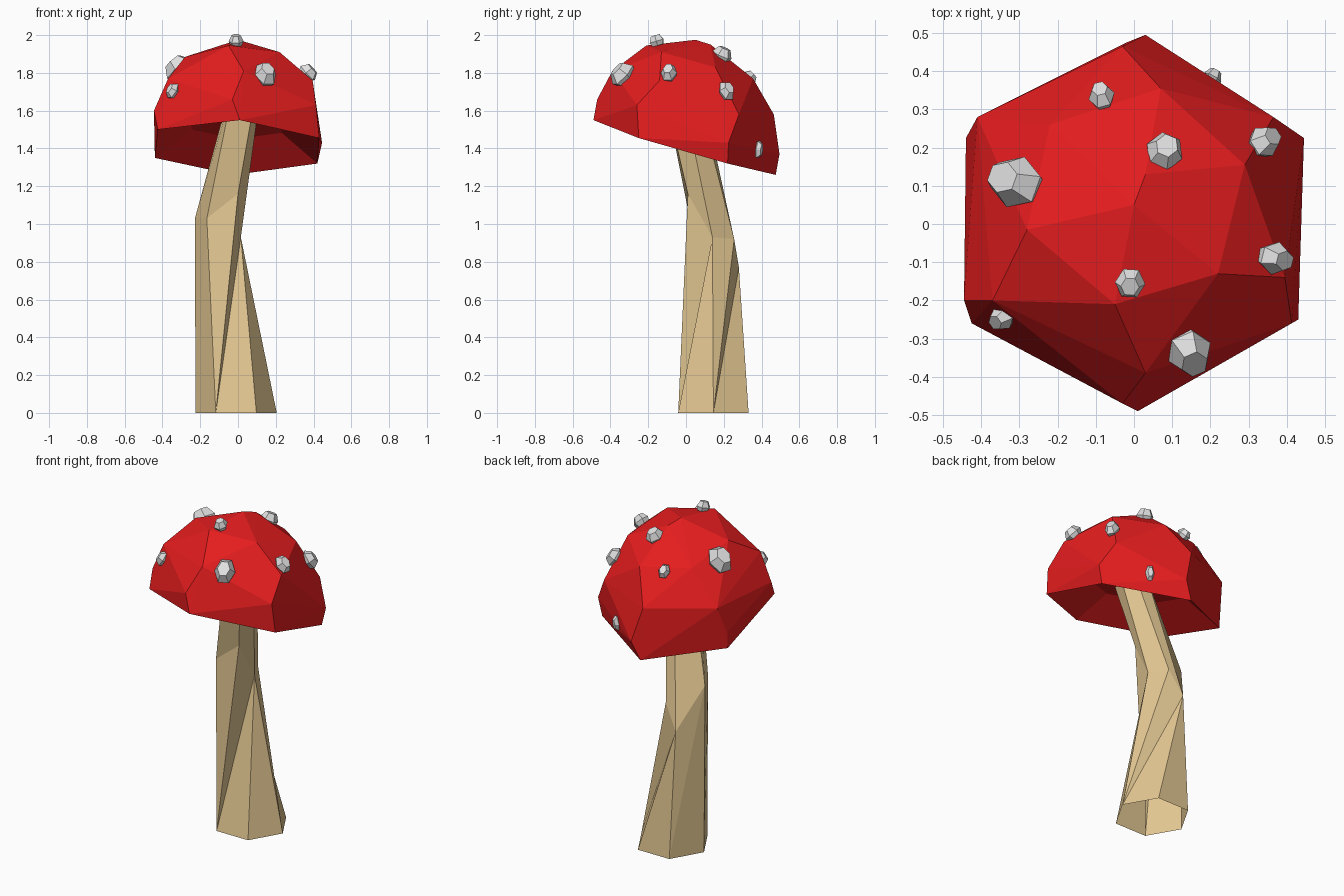
import bpy, bmesh, math
from mathutils import Vector

if "Cube" in bpy.data.objects:
    bpy.data.objects.remove(bpy.data.objects["Cube"])


def material(name, rgb):
    m = bpy.data.materials.new(name)
    m.diffuse_color = (*rgb, 1)
    m.use_nodes = True
    m.node_tree.nodes["Principled BSDF"].inputs["Base Color"].default_value = m.diffuse_color
    return m


red = material("cap red", (0.78, 0.012, 0.013))
tan = material("stem tan", (0.77, 0.575, 0.29))
grey = material("spot grey", (0.75, 0.75, 0.75))


def finish(bm, name, mat):
    bmesh.ops.recalc_face_normals(bm, faces=bm.faces[:])
    mesh = bpy.data.meshes.new(name)
    bm.to_mesh(mesh)
    bm.free()
    mesh.materials.append(mat)
    ob = bpy.data.objects.new(name, mesh)
    bpy.context.collection.objects.link(ob)
    return ob


# Cap: tilted six-sided dome.
# Each ring runs front, front right, back right, back, back left, front left.
rim = [(0.01, -0.49, 1.55), (0.43, -0.25, 1.455), (0.42, 0.22, 1.32),
       (-0.02, 0.475, 1.26), (-0.44, 0.22, 1.35), (-0.425, -0.26, 1.50)]
wall = [(-0.03, -0.47, 1.66), (0.413, -0.26, 1.63), (0.445, 0.225, 1.43),
        (0.03, 0.495, 1.37), (-0.44, 0.225, 1.45), (-0.445, -0.20, 1.60)]
shoulder = [(0.03, -0.39, 1.81), (0.395, -0.14, 1.76), (0.365, 0.28, 1.58),
            (-0.03, 0.465, 1.58), (-0.41, 0.28, 1.61), (-0.37, -0.20, 1.77)]
crown = [(-0.05, -0.21, 1.945), (0.22, -0.13, 1.91), (0.29, 0.155, 1.83),
         (0.07, 0.355, 1.77), (-0.22, 0.26, 1.80), (-0.28, -0.015, 1.885),
         (0.0, 0.05, 1.975), (0.03, 0.13, 1.95)]
bm = bmesh.new()
rim_verts = [bm.verts.new(p) for p in rim]
for p in wall + shoulder + crown:
    bm.verts.new(p)
bmesh.ops.convex_hull(bm, input=bm.verts[:])
under = [f for f in bm.faces if all(v in rim_verts for v in f.verts)]
bmesh.ops.delete(bm, geom=under, context='FACES')

# Underside of the cap: shallow hollow sloping inward from the rim
centre = Vector((0, 0, 1.405))
axis = Vector((0, 0.28, 0.96))
inner = [bm.verts.new(centre + (v.co - centre) * 0.55 + axis * 0.13)
         for v in rim_verts]
for i in range(6):
    j = (i + 1) % 6
    bm.faces.new((rim_verts[i], inner[i], inner[j], rim_verts[j]))
bm.faces.new(inner)
finish(bm, "cap", red)

# Stem: wide hexagon foot, twisted narrow waist, top hidden in the cap
bm = bmesh.new()
foot = [bm.verts.new((-0.01 + 0.215 * math.cos(math.radians(180 + 60 * i)),
                      0.145 + 0.215 * math.sin(math.radians(180 + 60 * i)), 0))
        for i in range(6)]
waist = [bm.verts.new(p) for p in
         [(-0.228, 0.14, 1.03), (-0.165, 0.02, 1.03), (0.0, 0.01, 1.16),
          (0.015, 0.14, 0.93), (-0.04, 0.255, 0.92), (-0.125, 0.28, 0.77)]]
top = [bm.verts.new((x, y, 1.70)) for x, y in
       [(-0.045, 0.02), (-0.03, -0.08), (0.095, -0.115),
        (0.12, -0.02), (0.09, 0.055), (0.02, 0.085)]]
# foot sides: (two foot corners, one waist corner)
for a, b, w in [(0, 1, 1), (1, 2, 3), (2, 3, 3), (3, 4, 5), (4, 5, 5), (5, 0, 0)]:
    bm.faces.new((foot[a], foot[b], waist[w]))
# twisting slivers: (one foot corner, two waist corners)
for a, w in [(0, 0), (1, 1), (1, 2), (3, 3), (3, 4), (5, 5)]:
    bm.faces.new((foot[a], waist[(w + 1) % 6], waist[w]))
for i in range(6):
    j = (i + 1) % 6
    bm.faces.new((waist[i], waist[j], top[j], top[i]))
finish(bm, "stem", tan)


# Spots: small faceted pebbles pointing out of the cap, longer on steep sides
def spot(i, x, y, z, r):
    out = (Vector((x, y, z)) - Vector((0, 0, 1.45))).normalized()
    stretch = 1.05 + 0.8 * (1 - out.z)
    bm = bmesh.new()
    rings = []
    for rad, h in [(0.75, -0.6), (1.0, 0.0), (0.6, 0.8)]:
        rings.append([bm.verts.new((rad * r * math.cos(k * math.pi / 3),
                                    stretch * rad * r * math.sin(k * math.pi / 3),
                                    h * r)) for k in range(6)])
    for lo, hi in zip(rings, rings[1:]):
        for k in range(6):
            n = (k + 1) % 6
            bm.faces.new((lo[k], lo[n], hi[n], hi[k]))
    bm.faces.new(rings[0][::-1])
    bm.faces.new(rings[-1])
    ob = finish(bm, f"spot_{i}", grey)
    ob.rotation_mode = 'QUATERNION'
    ob.rotation_quaternion = out.to_track_quat('Z', 'Y')
    ob.location = (x, y, z)


for i, s in enumerate([(-0.31, 0.11, 1.82, 0.07), (0.08, 0.19, 1.895, 0.05),
                       (0.34, 0.215, 1.705, 0.043), (-0.085, 0.335, 1.775, 0.035),
                       (0.37, -0.09, 1.80, 0.044), (-0.01, -0.155, 1.968, 0.04),
                       (-0.345, -0.245, 1.705, 0.034), (0.145, -0.335, 1.79, 0.06),
                       (0.205, 0.383, 1.395, 0.026)], 1):
    spot(i, *s)
